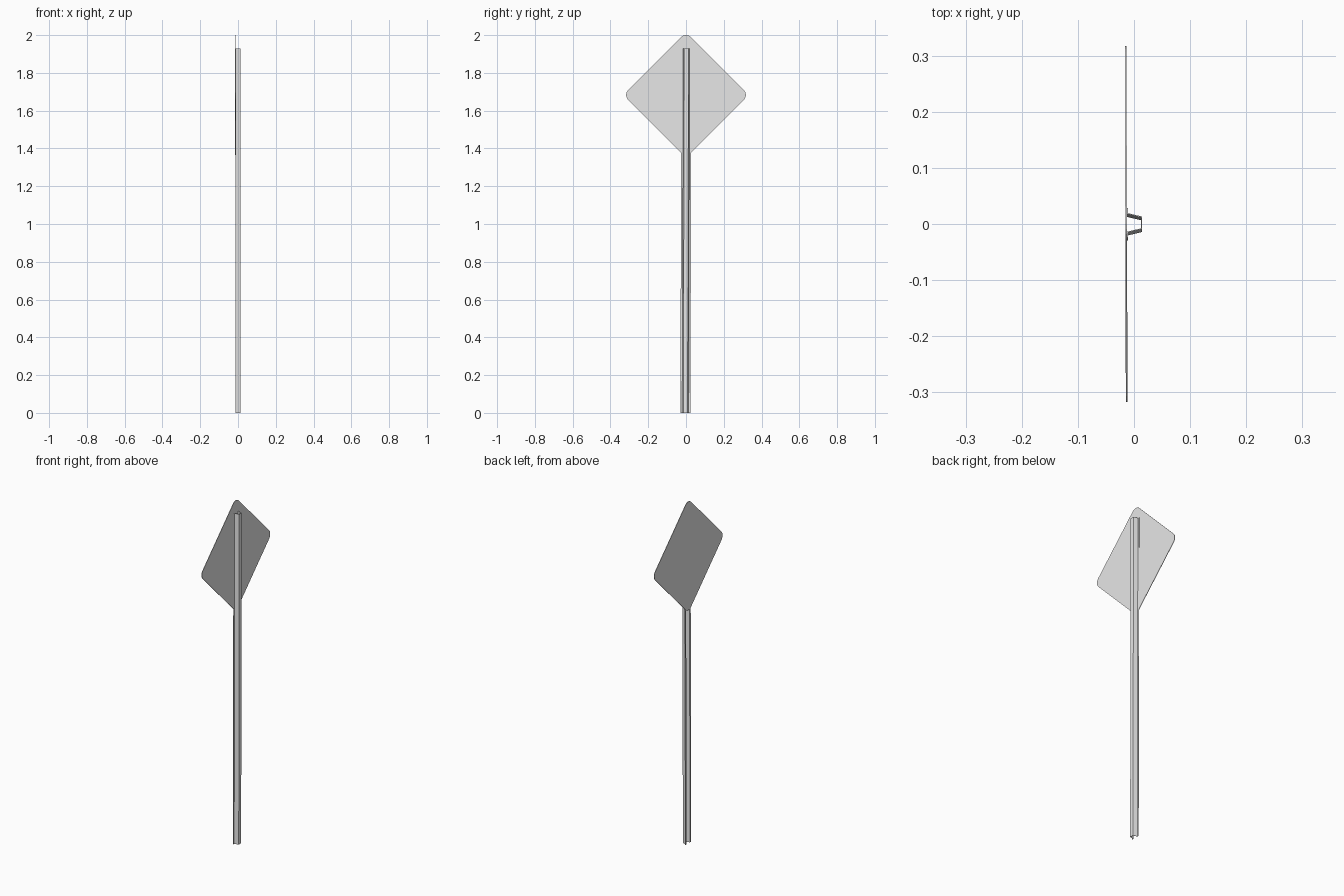
import bpy, bmesh, math
from mathutils import Vector

if "Cube" in bpy.data.objects:
    bpy.data.objects.remove(bpy.data.objects["Cube"], do_unlink=True)

# One bare metal colour for every part
metal = bpy.data.materials.new("grey_metal")
metal.use_nodes = True
grey = (0.8, 0.8, 0.8, 1.0)
metal.diffuse_color = grey
metal.node_tree.nodes["Principled BSDF"].inputs["Base Color"].default_value = grey


def finish(name, bm, thickness):
    """Turn a sheet into an object of even thickness."""
    bmesh.ops.recalc_face_normals(bm, faces=bm.faces)
    mesh = bpy.data.meshes.new(name)
    bm.to_mesh(mesh)
    bm.free()
    mesh.materials.append(metal)
    obj = bpy.data.objects.new(name, mesh)
    bpy.context.collection.objects.link(obj)
    solid = obj.modifiers.new("thickness", "SOLIDIFY")
    solid.thickness = thickness
    solid.offset = 0
    solid.use_even_offset = True
    return obj


# Post: folded hat-shaped channel, leaning very slightly sideways
POST_HEIGHT = 1.93
half = [(-0.0115, 0.0265), (-0.0115, 0.0165), (0.0135, 0.0105)]
profile = half + [(x, -y) for x, y in reversed(half)]
bm = bmesh.new()
rings = []
for z, shift in ((0.0, -0.003), (POST_HEIGHT, 0.002)):
    rings.append([bm.verts.new((x, y + shift, z)) for x, y in profile])
low, high = rings
for i in range(len(profile) - 1):
    bm.faces.new((low[i], low[i + 1], high[i + 1], high[i]))
finish("channel_post", bm, 0.002)

# Sign panel: square on its corner with rounded corners
HALF_DIAGONAL = 0.332
bm = bmesh.new()
corners = []
for i in range(4):
    a = i * math.pi / 2
    corners.append(bm.verts.new(Vector((0, math.cos(a), math.sin(a))) * HALF_DIAGONAL))
bm.faces.new(corners)
bmesh.ops.bevel(bm, geom=corners, offset=0.036, offset_type="OFFSET",
                segments=6, profile=0.5, affect="VERTICES")
panel = finish("sign_panel", bm, 0.003)
panel.location = (-0.014, 0, 1.683)
panel.rotation_euler.z = 0.003
